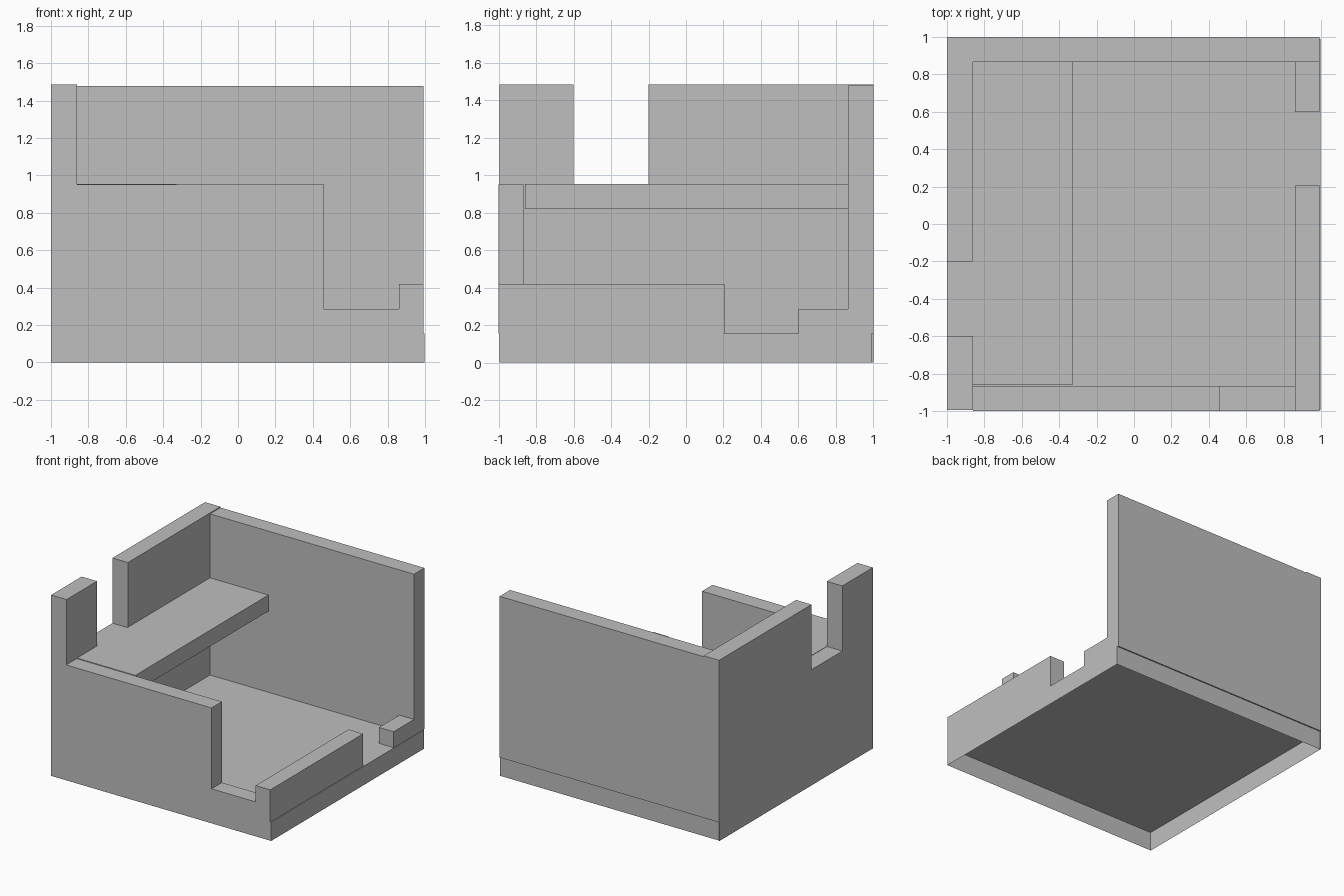
import bpy
import bmesh

if "Cube" in bpy.data.objects:
    bpy.data.objects.remove(bpy.data.objects["Cube"], do_unlink=True)

GREY = (0.52, 0.52, 0.52, 1)
grey = bpy.data.materials.new("plain grey")
grey.use_nodes = True
grey.diffuse_color = GREY
grey.node_tree.nodes["Principled BSDF"].inputs["Base Color"].default_value = GREY

FLOOR = 0.155   # top of the base
INNER = 0.86    # inner face of the walls
SILL = 0.95     # window sill and shelf height


def extrude(name, profile, axis, start, end, open_bottom=False):
    """Extrude a profile along an axis; the profile lists the other two coordinates."""
    bm = bmesh.new()

    def place(p, depth):
        co = list(p)
        co.insert(axis, depth)
        return bm.verts.new(co)

    face = bm.faces.new([place(p, start) for p in profile])
    result = bmesh.ops.extrude_face_region(bm, geom=[face], use_keep_orig=True)
    moved = [v for v in result["geom"] if isinstance(v, bmesh.types.BMVert)]
    for v in moved:
        v.co[axis] = end
    bmesh.ops.recalc_face_normals(bm, faces=bm.faces[:])
    if open_bottom:
        low = [f for f in bm.faces if f.normal.z < -0.9]
        bmesh.ops.delete(bm, geom=low, context='FACES_ONLY')
    mesh = bpy.data.meshes.new(name)
    bm.to_mesh(mesh)
    bm.free()
    mesh.materials.append(grey)
    obj = bpy.data.objects.new(name, mesh)
    bpy.context.collection.objects.link(obj)
    return obj


def rect(a0, a1, b0, b1):
    return [(a0, b0), (a1, b0), (a1, b1), (a0, b1)]


X, Y, Z = range(3)

# Hollow base, open underneath
extrude("base", rect(-1, 0.998, -0.995, 0.99), Z, 0, FLOOR, open_bottom=True)

# Tall side wall with a window notch
extrude("side_wall", [(-0.995, FLOOR), (1, FLOOR), (1, 1.485), (-0.2, 1.485),
                      (-0.2, SILL), (-0.6, SILL), (-0.6, 1.485), (-0.995, 1.485)],
        X, -1, -INNER)

# Outer skin carrying the side and back walls to the ground
extrude("side_skirt", rect(-0.995, 1, 0, FLOOR), X, -1, -0.998, open_bottom=True)

# Back wall
extrude("back_wall", rect(-INNER, 0.993, FLOOR, 1.478), Y, INNER + 0.005, 1)

# Front wall stepping down to a low sill
extrude("front_wall", [(-INNER, FLOOR), (INNER, FLOOR), (INNER, 0.286),
                       (0.46, 0.286), (0.46, SILL), (-INNER, SILL)],
        Y, -1, -0.865)

# Low wall on the open side and the block past the doorway
extrude("low_wall", rect(-1, 0.205, FLOOR, 0.42), X, INNER, 0.993)
extrude("corner_block", rect(0.6, INNER + 0.005, FLOOR, 0.286), X, INNER, 0.993)

# Shelf along the tall side wall
extrude("shelf", rect(-INNER, -0.33, 0.82, SILL + 0.003), Y, -INNER, INNER + 0.005)
